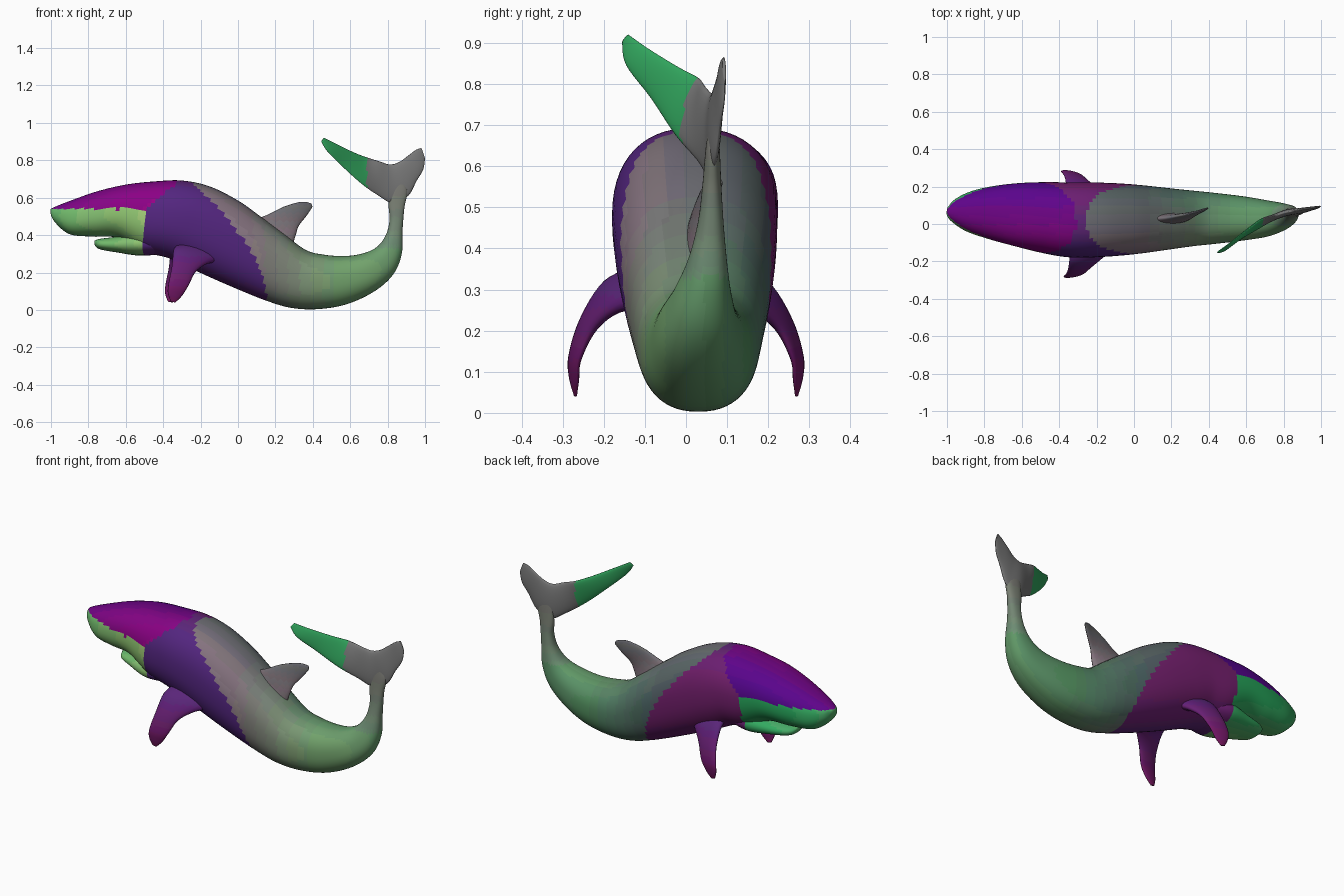
import bpy, bmesh, math
from mathutils import Vector

mats = {}


def material(rgb):
    # one material per (slightly rounded) colour, converted from sRGB
    key = tuple(int(min(255, c * 1.12) // 6 * 6) for c in rgb)
    if key not in mats:
        m = bpy.data.materials.new("skin_%d_%d_%d" % key)
        m.diffuse_color = [(c / 255) ** 2.2 for c in key] + [1]
        mats[key] = m
    return mats[key]


def clamp(t):
    return max(0.0, min(1.0, t))


def mix(a, b, t):
    t = round(clamp(t) * 8) / 8
    return [p + (q - p) * t for p, q in zip(a, b)]


def catmull(p0, p1, p2, p3, t):
    return 0.5 * (2 * p1 + (p2 - p0) * t + (2 * p0 - 5 * p1 + 4 * p2 - p3) * t * t
                  + (3 * p1 - p0 - 3 * p2 + p3) * t ** 3)


def spow(v, e):
    return math.copysign(abs(v) ** e, v)


def loft(name, sections, colour, power=2.0, sides=32, steps=6):
    """Skin oval rings; section = (edge point, opposite edge point, half thickness)."""
    raw = [(Vector(a), Vector(b), Vector((h, 0, 0))) for a, b, h in sections]
    dense, n = [], len(raw)
    for i in range(n - 1):
        q = [raw[max(0, i - 1)], raw[i], raw[i + 1], raw[min(n - 1, i + 2)]]
        for s in range(steps):
            dense.append([catmull(*[x[k] for x in q], s / steps) for k in range(3)])
    dense.append(raw[-1])
    mids = [(a + b) / 2 for a, b, _ in dense]
    bm = bmesh.new()
    rings = []
    for i, (a, b, h) in enumerate(dense):
        tangent = mids[min(i + 1, len(mids) - 1)] - mids[max(i - 1, 0)]
        side = (a - b).cross(tangent).normalized() * max(h.x, 0.002)
        ring = []
        for k in range(sides):
            w = 2 * math.pi * k / sides
            ring.append(bm.verts.new(mids[i] + (a - b) / 2 * spow(math.cos(w), 2 / power)
                                     + side * spow(math.sin(w), 2 / power)))
        rings.append(ring)
    for r0, r1 in zip(rings, rings[1:]):
        for k in range(sides):
            j = (k + 1) % sides
            bm.faces.new((r0[k], r0[j], r1[j], r1[k]))
    bm.faces.new(rings[0])
    bm.faces.new(rings[-1])
    bmesh.ops.recalc_face_normals(bm, faces=bm.faces)
    me = bpy.data.meshes.new(name)
    slots = {}
    for f in bm.faces:
        f.smooth = True
        m = material(colour(f.calc_center_median()))
        if m.name not in slots:
            slots[m.name] = len(slots)
            me.materials.append(m)
        f.material_index = slots[m.name]
    bm.to_mesh(me)
    bm.free()
    ob = bpy.data.objects.new(name, me)
    bpy.context.collection.objects.link(ob)
    return ob


# colour zones, each fading from the near side (-y) to the far side (+y)
def across(p):
    return (p.y + 0.17) / 0.38


def jaw_colour(p):
    return mix((145, 185, 110), (40, 145, 85), across(p))


def body_colour(p):
    t = across(p)
    # front edge of the grey back, given as x for a height z
    edge = 0.16 - 0.42 * clamp(p.z / 0.69) ** 1.9
    if p.x < -0.5 and p.z < 0.54:
        return jaw_colour(p)
    if p.z >= 0.54 and p.x < -0.5 + (p.z - 0.54) * 1.25:
        return mix((135, 10, 120), (75, 15, 125), t)
    if p.x < edge:
        return mix((75, 42, 115), (105, 35, 100), t)
    grey = mix((125, 108, 118), (75, 90, 92), t)
    green = mix((118, 155, 105), (70, 125, 88), t)
    if p.x > 0.7 and p.z > 0.33:
        return mix((100, 130, 102), (110, 110, 105), (p.z - 0.33) / 0.3)
    return mix(grey, green, (p.x - 0.05) / 0.5)


# body: top x, top z, bottom x, bottom z, centre y, half width
profile = [
    (-1.0, 0.54, -1.0, 0.515, .075, .015), (-.97, .555, -.975, .465, .07, .055),
    (-.88, .59, -.90, .405, .065, .105), (-.75, .635, -.78, .392, .06, .142),
    (-.60, .67, -.64, .385, .05, .170), (-.45, .687, -.50, .31, .035, .190),
    (-.30, .692, -.38, .28, .022, .20), (-.15, .66, -.28, .235, .022, .20),
    (0, .585, -.15, .175, .024, .193), (.12, .50, 0, .11, .026, .18),
    (.24, .41, .15, .05, .028, .163), (.36, .322, .28, .012, .03, .148),
    (.45, .297, .42, .004, .03, .136), (.56, .288, .58, .03, .03, .12),
    (.66, .30, .73, .10, .03, .10), (.74, .335, .83, .19, .04, .075),
    (.79, .40, .875, .30, .052, .05), (.81, .48, .88, .43, .06, .032),
    (.805, .56, .89, .55, .063, .023), (.81, .65, .905, .64, .065, .017),
    (.83, .73, .87, .73, .068, .008)]
loft("body", [((tx, y, tz), (bx, y, bz), h) for tx, tz, bx, bz, y, h in profile],
     body_colour, power=2.3, sides=56, steps=7)

# lower jaw below the mouth gap: x, top z, bottom z, centre y, half width
jaw = [(-.767, .37, .348, .06, .03), (-.74, .38, .325, .06, .07), (-.65, .392, .308, .055, .105),
       (-.52, .42, .29, .04, .145), (-.40, .42, .30, .03, .13)]
loft("lower_jaw", [((x, y, t), (x, y, b), h) for x, t, b, y, h in jaw],
     lambda p: jaw_colour(p) if p.x < -0.5 else body_colour(p), power=2.2)


# tail flukes: one blade from tip to tip, twisted and swept
def fluke_colour(p):
    if p.x < 0.69:
        return (50, 150, 90)
    return (112, 112, 108)


loft("tail_flukes", [
    ((.445, -.155, .90), (.46, -.14, .92), .004),
    ((.48, -.145, .845), (.53, -.09, .885), .008),
    ((.56, -.085, .765), (.62, -.02, .842), .011),
    ((.66, -.025, .675), (.69, .03, .815), .013),
    ((.75, .03, .612), (.755, .045, .795), .015),
    ((.83, .06, .57), (.81, .062, .778), .017),
    ((.91, .07, .61), (.86, .07, .79), .015),
    ((.955, .08, .69), (.91, .08, .825), .011),
    ((.99, .09, .75), (.95, .085, .855), .008),
    ((1.0, .095, .81), (.98, .092, .866), .004)], fluke_colour, sides=24)

# dorsal fin
loft("dorsal_fin", [
    ((.08, .028, .48), (.29, .03, .34), .032),
    ((.16, .032, .51), (.31, .035, .405), .022),
    ((.24, .045, .55), (.325, .045, .45), .015),
    ((.32, .06, .575), (.36, .065, .495), .010),
    ((.365, .075, .577), (.385, .078, .53), .007),
    ((.392, .085, .568), (.397, .085, .55), .004)],
    lambda p: mix((122, 108, 116), (95, 95, 98), (p.z - .4) / .17), sides=20)

# pectoral fins, far one mirrored and set slightly forward
pectoral = [
    ((-.335, -.11, .34), (-.09, -.11, .27), .045),
    ((-.345, -.19, .315), (-.16, -.17, .25), .030),
    ((-.355, -.25, .225), (-.225, -.225, .205), .020),
    ((-.372, -.28, .14), (-.265, -.26, .13), .013),
    ((-.375, -.28, .09), (-.30, -.265, .075), .010),
    ((-.36, -.27, .045), (-.335, -.268, .04), .004)]


def fin_colour(p):
    return mix((110, 28, 90), (85, 38, 112), (p.z - 0.05) / 0.25)


for name, sign, dx in (("near_pectoral_fin", 1, 0), ("far_pectoral_fin", -1, -0.015)):
    loft(name, [((a[0] + dx, a[1] * sign, a[2]), (b[0] + dx, b[1] * sign, b[2]), h)
                for a, b, h in pectoral], fin_colour, sides=20)
